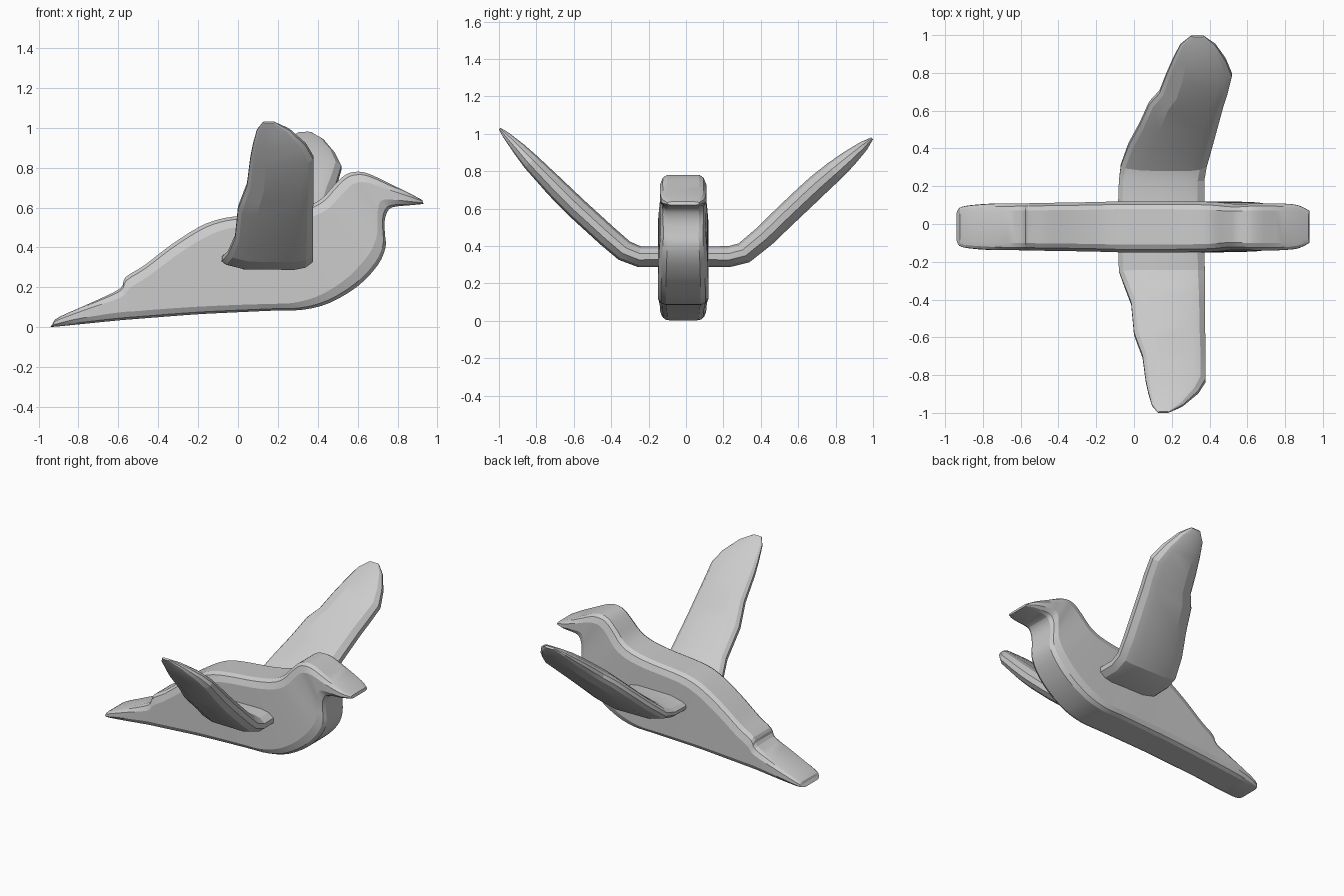
import bpy, bmesh
from mathutils import Vector

if "Cube" in bpy.data.objects:
    bpy.data.objects.remove(bpy.data.objects["Cube"])


def loft(name, rings):
    """Skin a list of equal-length closed rings and cap both ends."""
    bm = bmesh.new()
    rows = [[bm.verts.new(p) for p in ring] for ring in rings]
    n = len(rows[0])
    for a, b in zip(rows, rows[1:]):
        for i in range(n):
            j = (i + 1) % n
            bm.faces.new((a[i], a[j], b[j], b[i]))
    bm.faces.new(rows[0])
    bm.faces.new(rows[-1])
    bmesh.ops.recalc_face_normals(bm, faces=bm.faces)
    mesh = bpy.data.meshes.new(name)
    bm.to_mesh(mesh)
    bm.free()
    obj = bpy.data.objects.new(name, mesh)
    bpy.context.collection.objects.link(obj)
    return obj


# Body: back point (x, z), belly point (x, z), half width; tail to beak
BODY = [
    (-.925, .022, -.94, .002, .085), (-.90, .05, -.91, .003, .108),
    (-.72, .13, -.80, .014, .122), (-.59, .195, -.60, .034, .124),
    (-.565, .25, -.50, .042, .125), (-.47, .31, -.40, .05, .127),
    (-.34, .41, -.20, .065, .129), (-.20, .50, .0, .075, .132),
    (-.10, .54, .20, .084, .135), (.02, .56, .33, .088, .135),
    (.20, .578, .46, .122, .135), (.34, .605, .60, .205, .133),
    (.42, .645, .70, .31, .129), (.48, .71, .74, .40, .122),
    (.54, .765, .737, .465, .12), (.60, .78, .735, .53, .124),
    (.66, .768, .75, .58, .124), (.75, .725, .78, .603, .124),
    (.86, .672, .87, .612, .115), (.925, .637, .93, .618, .085)]
MID_Y = -.015


def smooth(stations, steps=3):
    """Catmull-Rom interpolation between stations."""
    rows = [Vector(s) for s in stations]
    out = []
    for i in range(len(rows) - 1):
        p0, p1, p2 = rows[max(i - 1, 0)], rows[i], rows[i + 1]
        p3 = rows[min(i + 2, len(rows) - 1)]
        for k in range(steps):
            t = k / steps
            out.append(p1 + (p2 - p0) * (t / 2)
                       + (p0 * 2 - p1 * 5 + p2 * 4 - p3) * (t * t / 2)
                       + (p1 * 3 - p0 - p2 * 3 + p3) * (t ** 3 / 2))
    return out + [rows[-1]]


def body_ring(xt, zt, xb, zb, w):
    top, low = Vector((xt, MID_Y, zt)), Vector((xb, MID_Y, zb))
    span = (top - low).length
    # shallow bevel along the belly, widening round the breast
    front = min(max((xb - .25) / .4, 0), 1)
    b = min(.04 + .03 * front, span * .3) / span
    t = min(.06, span * .3) / span
    half = [(0, .69), (b * .28, .88), (b, 1),
            (1 - t, 1), (1 - t * .28, .88), (1, .69)]
    pts = half + [(f, -s) for f, s in reversed(half)]
    return [low.lerp(top, f) + Vector((0, s * w, 0)) for f, s in pts]


loft("body", [body_ring(*s) for s in smooth(BODY)])

# Wings: |y|, z, trailing x, leading x, thickness; root to tip
NEAR_WING = [
    (.08, .343, -.085, .372, .11), (.25, .343, -.08, .375, .112),
    (.33, .375, -.05, .375, .115), (.42, .452, -.015, .376, .116),
    (.58, .598, .0, .377, .116), (.64, .656, .022, .378, .114),
    (.70, .716, .045, .378, .11), (.83, .85, .062, .378, .092),
    (.89, .916, .075, .34, .072), (.96, .99, .095, .26, .04),
    (.997, 1.028, .125, .185, .012)]
FAR_WING = [
    (.08, .343, -.085, .372, .11), (.23, .343, -.08, .372, .112),
    (.31, .363, -.07, .385, .116), (.42, .453, -.03, .415, .12),
    (.53, .56, .03, .445, .122), (.64, .664, .08, .475, .122),
    (.70, .72, .135, .495, .12), (.79, .798, .17, .518, .11),
    (.87, .866, .205, .485, .09), (.95, .935, .245, .43, .054),
    (.995, .975, .30, .37, .014)]


def wing(name, stations, side):
    rings = []
    for i, (y, z, x0, x1, th) in enumerate(stations):
        a, b = stations[max(i - 1, 0)], stations[min(i + 1, len(stations) - 1)]
        normal = Vector((0, -(b[1] - a[1]), b[0] - a[0])).normalized()
        # bevelled slab section: long taper at the back, blunt in front
        section = [(0, -.1), (.05, -.27), (.25, -.48), (.8, -.5), (.92, -.4), (1, -.15),
                   (1, .15), (.92, .4), (.8, .5), (.25, .48), (.05, .27), (0, .1)]
        ring = []
        for u, v in section:
            p = Vector((x0 + (x1 - x0) * u, y, z)) + normal * v * th
            ring.append((p.x, p.y * side, p.z))
        rings.append(ring)
    return loft(name, rings)


wing("near_wing", NEAR_WING, -1)
wing("far_wing", FAR_WING, 1)

# Soft facets with crisp edges
for obj in bpy.context.scene.objects:
    obj.select_set(True)
    bpy.context.view_layer.objects.active = obj
bpy.ops.object.shade_smooth_by_angle(angle=.3)
